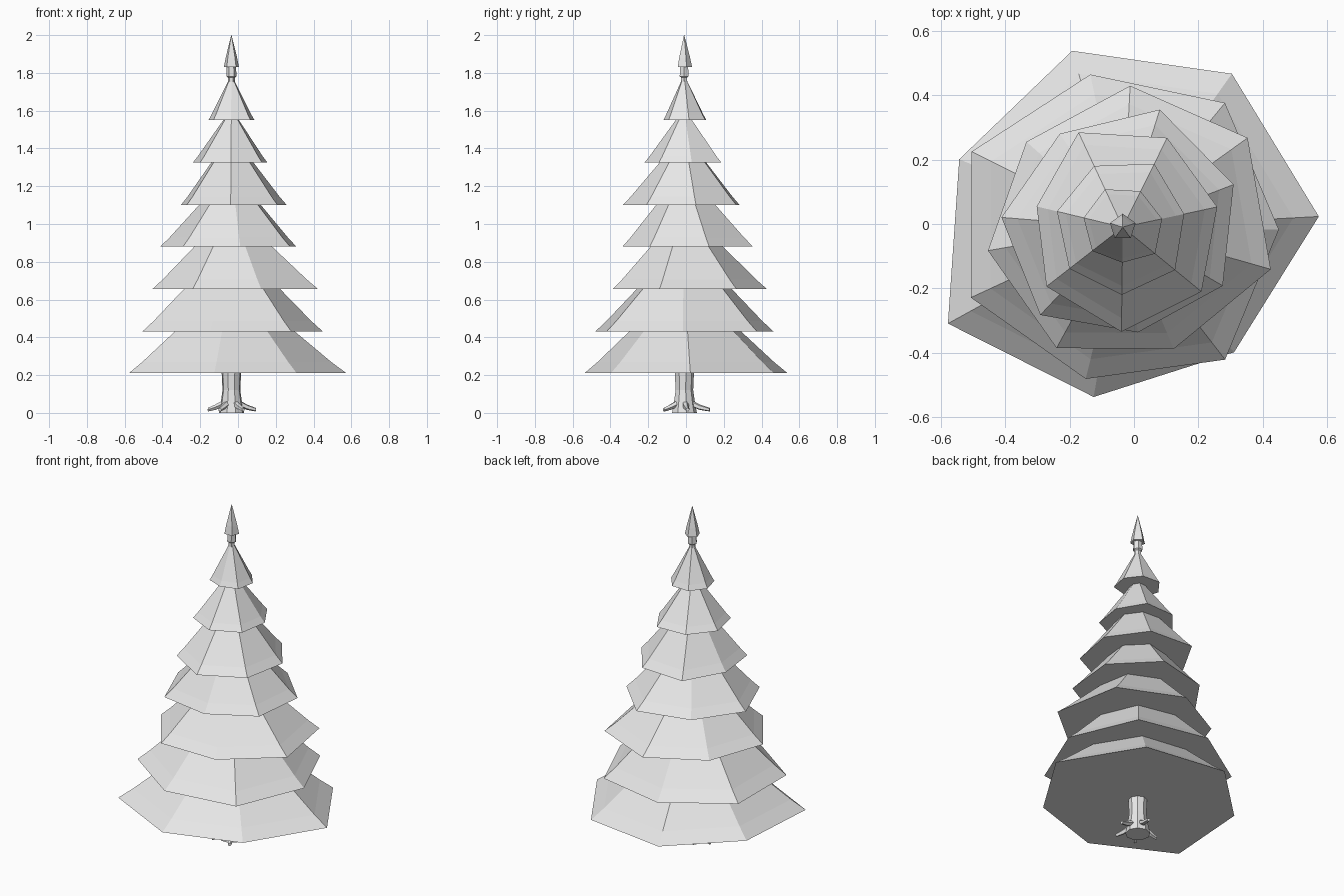
import bpy, bmesh, math
from mathutils import Vector

if "Cube" in bpy.data.objects:
    bpy.data.objects.remove(bpy.data.objects["Cube"])

CX, CY = -0.035, -0.01

grey = bpy.data.materials.new("light grey")
grey.diffuse_color = (0.8, 0.8, 0.8, 1)
grey.use_nodes = True
grey.node_tree.nodes["Principled BSDF"].inputs["Base Color"].default_value = grey.diffuse_color


def loft(name, rings, close_end=True):
    """Skin a list of rings (equal point counts); cap both ends."""
    bm = bmesh.new()
    loops = [[bm.verts.new(p) for p in ring] for ring in rings]
    n = len(loops[0])
    for a, b in zip(loops, loops[1:]):
        for i in range(n):
            j = (i + 1) % n
            bm.faces.new((a[i], a[j], b[j], b[i]))
    bm.faces.new(loops[0][::-1])
    bm.faces.new(loops[-1])
    bmesh.ops.recalc_face_normals(bm, faces=bm.faces)
    mesh = bpy.data.meshes.new(name)
    bm.to_mesh(mesh)
    bm.free()
    mesh.materials.append(grey)
    obj = bpy.data.objects.new(name, mesh)
    bpy.context.collection.objects.link(obj)
    return obj


def ring(z, radii, phase=0):
    """Ring of points at height z, one radius per corner, going clockwise."""
    n = len(radii)
    pts = []
    for i, r in enumerate(radii):
        a = math.radians(phase - 360 * i / n)
        pts.append((CX + r * math.cos(a), CY + r * math.sin(a), z))
    return pts


def lathe(name, profile, sides, phase=0):
    return loft(name, [ring(z, [r] * sides, phase) for r, z in profile])


# Branch tiers: base height, cone height, corner phase, corner radii
tiers = [
    (0.21, 0.49, 106, (.57, .585, .61, .52, .535, .62, .55)),
    (0.43, 0.48, 102, (.485, .50, .485, .52, .485, .52, .525)),
    (0.655, 0.42, 87, (.44, .477, .478, .41, .428, .425, .40)),
    (0.88, 0.40, 72.5, (.383, .369, .36, .33, .374, .378, .35)),
    (1.10, 0.37, 115, (.325, .31, .30, .316, .325, .30, .275)),
    (1.325, 0.28, 115, (.21, .22, .195, .21, .21, .21, .21)),
    (1.55, 0.235, 115, (.13, .125, .125, .13, .11, .12, .125)),
]
for k, (z, h, phase, radii) in enumerate(tiers):
    # flared skirt first, then a straight slope to the trunk
    steps = [(0, 1), (0.12, 0.87), (0.97, 0.05)]
    loft(f"branch_tier_{k + 1}",
         [ring(z + h * t, [r * s for r in radii], phase) for t, s in steps])

# Trunk with a slightly flared foot
lathe("trunk", [(0.068, 0), (0.058, 0.05), (0.048, 0.12), (0.053, 0.23)], 9, 10)

# Neck and pointed tip
lathe("tip_neck", [(0.018, 1.74), (0.018, 1.775), (0.027, 1.782), (0.024, 1.845)], 6)
lathe("tip", [(0.042, 1.83), (0.032, 1.88), (0.001, 2.0)], 5, 90)

# Roots: tapering bars that run outward and down
roots = [(8, 0.13), (75, 0.14), (176, 0.125), (238, 0.115), (300, 0.125)]
for k, (angle, reach) in enumerate(roots):
    a = math.radians(angle)
    out = Vector((math.cos(a), math.sin(a), 0))
    side = Vector((-math.sin(a), math.cos(a), 0))
    centre = Vector((CX, CY, 0))
    sections = []
    for r, z, w in ((0.03, 0.055, 0.02), (0.085, 0.03, 0.015), (reach, 0.017, 0.01)):
        c = centre + out * r
        sections.append([c + side * w * math.cos(q) + Vector((0, 0, z + w * math.sin(q)))
                         for q in (i * math.tau / 5 for i in range(5))])
    loft(f"root_{k + 1}", sections)
